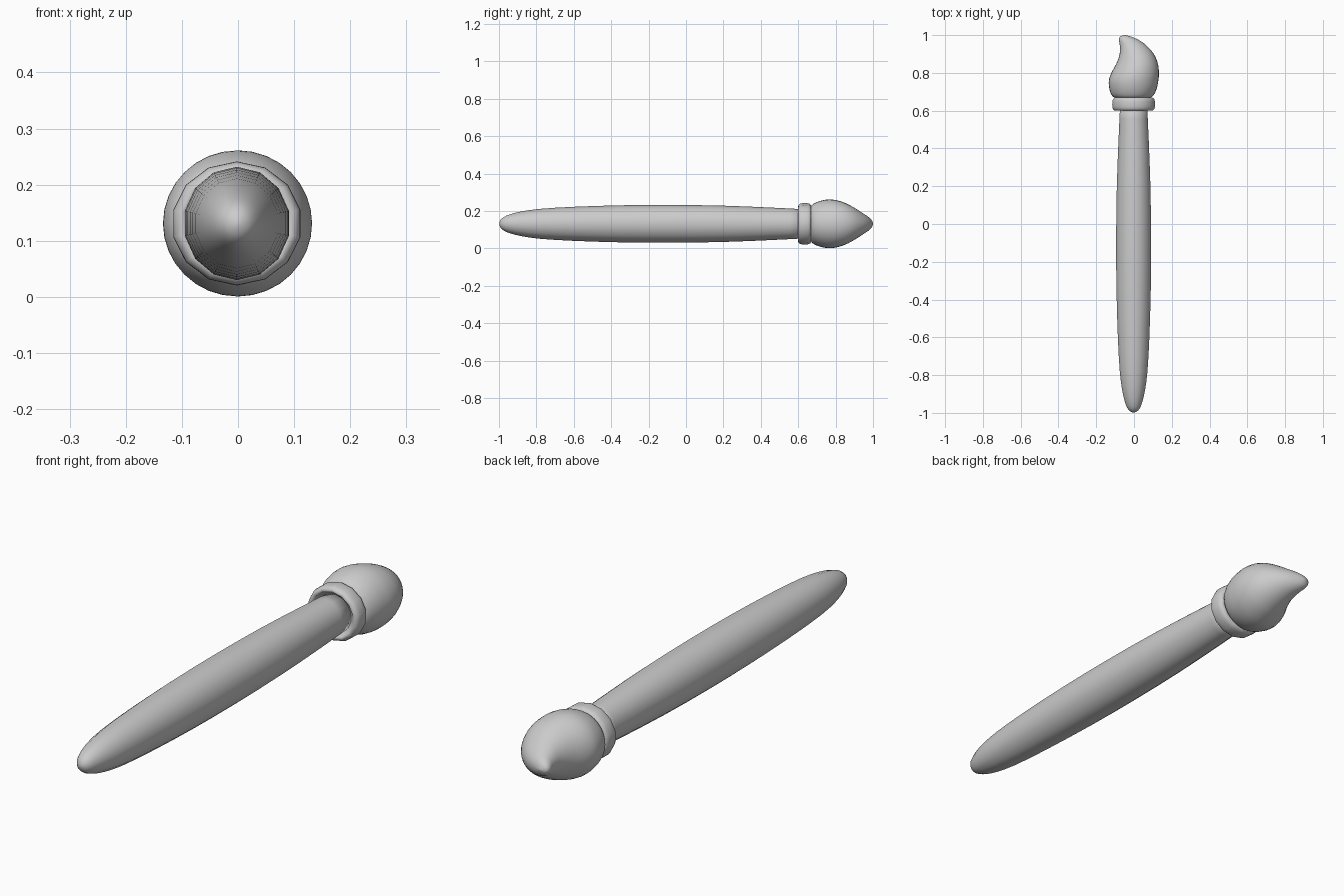
import bpy, bmesh, math

if "Cube" in bpy.data.objects:
    bpy.data.objects.remove(bpy.data.objects["Cube"])

ZC = 0.131  # height of the brush axis


def spline(pts, steps):
    """Catmull-Rom interpolation through tuples."""
    out = []
    for i in range(len(pts) - 1):
        p0, p1 = pts[max(i - 1, 0)], pts[i]
        p2, p3 = pts[i + 1], pts[min(i + 2, len(pts) - 1)]
        for s in range(steps):
            t = s / steps
            out.append(tuple(
                0.5 * (2 * b + (c - a) * t + (2 * a - 5 * b + 4 * c - d) * t ** 2
                       + (3 * b - a - 3 * c + d) * t ** 3)
                for a, b, c, d in zip(p0, p1, p2, p3)))
    out.append(pts[-1])
    return out


def loft(name, sections, sides, steps=1):
    """Skin ellipses along y; section = (y, centre x, half width, half height)."""
    bm = bmesh.new()
    rings = []
    for y, cx, rx, rz in spline(sections, steps):
        ring = []
        for i in range(sides):
            a = math.pi / 2 + 2 * math.pi * i / sides
            ring.append(bm.verts.new((cx + rx * math.cos(a), y, ZC + rz * math.sin(a))))
        rings.append(ring)
    for r, q in zip(rings, rings[1:]):
        for i in range(sides):
            j = (i + 1) % sides
            bm.faces.new((r[i], r[j], q[j], q[i]))
    bm.faces.new(rings[0])
    bm.faces.new(rings[-1])
    bmesh.ops.recalc_face_normals(bm, faces=bm.faces)
    me = bpy.data.meshes.new(name)
    bm.to_mesh(me)
    bm.free()
    ob = bpy.data.objects.new(name, me)
    bpy.context.collection.objects.link(ob)
    for p in me.polygons:
        p.use_smooth = True
    return ob


def edges(y, left, right, rz):
    """Section from left and right outline positions."""
    return (y, (left + right) / 2, (right - left) / 2, rz)


# Handle: long taper with a rounded tail
handle = [(y, -0.002, r * 0.94, r) for y, r in (
    (-0.998, 0.004), (-0.992, 0.020), (-0.975, 0.036), (-0.94, 0.051),
    (-0.88, 0.066), (-0.78, 0.080), (-0.60, 0.091), (-0.35, 0.099),
    (-0.08, 0.101), (0.20, 0.097), (0.45, 0.087), (0.63, 0.078))]
loft("handle", handle, 14, 2)

# Collar: rolled ring whose front face dips in toward the handle
collar = [(y, -0.002, r * 1.05, r) for y, r in (
    (0.618, 0.074), (0.612, 0.082), (0.603, 0.089), (0.600, 0.096),
    (0.606, 0.105), (0.620, 0.110), (0.648, 0.110), (0.662, 0.106),
    (0.669, 0.097), (0.666, 0.086), (0.655, 0.078))]
loft("collar", collar, 14, 2)

# Bristles: bulb swept to a hooked tip
bristles = [
    edges(0.660, -0.060, 0.050, 0.055), edges(0.668, -0.100, 0.085, 0.092),
    edges(0.685, -0.120, 0.106, 0.109), edges(0.72, -0.131, 0.121, 0.123),
    edges(0.76, -0.133, 0.129, 0.130), edges(0.80, -0.120, 0.132, 0.127),
    edges(0.85, -0.093, 0.126, 0.112), edges(0.90, -0.076, 0.105, 0.086),
    edges(0.945, -0.075, 0.066, 0.057), edges(0.975, -0.080, 0.024, 0.037),
    edges(0.992, -0.074, -0.016, 0.021), edges(1.000, -0.054, -0.044, 0.003)]
loft("bristles", bristles, 32, 3)
